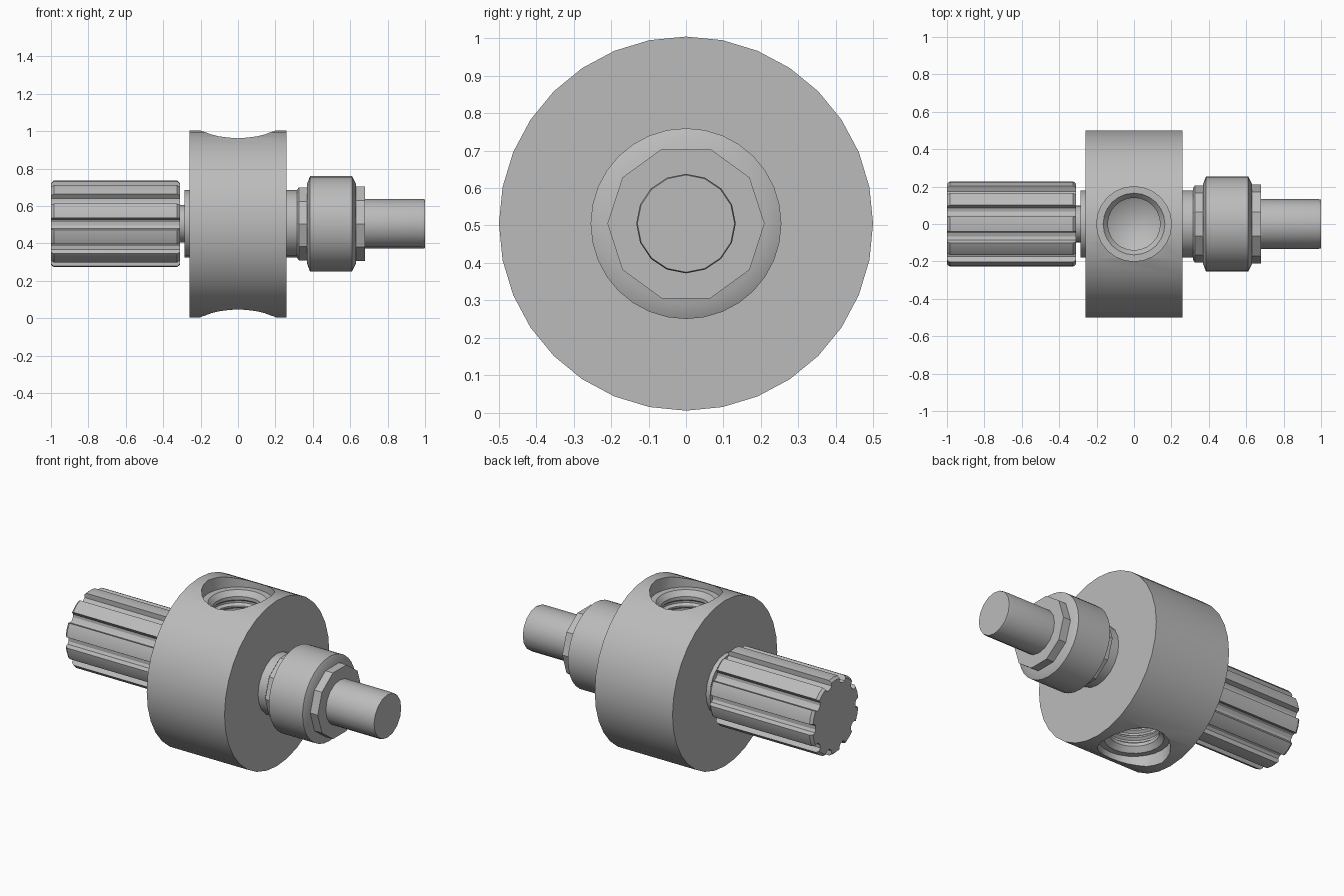
import bpy, bmesh, math
from mathutils import Matrix

cube = bpy.data.objects.get("Cube")
if cube:
    bpy.data.objects.remove(cube, do_unlink=True)

AXIS_Z = 0.505  # height of the shaft axis

steel = bpy.data.materials.new("grey steel")
steel.use_nodes = True
GREY = (0.5, 0.5, 0.5, 1)
steel.diffuse_color = GREY
steel.node_tree.nodes["Principled BSDF"].inputs["Base Color"].default_value = GREY


def add_loft(name, rings, smooth=35):
    """Join equal rings of points with quads, cap the ends, and lift to the axis."""
    bm = bmesh.new()
    loops = [[bm.verts.new(p) for p in ring] for ring in rings]
    for a, b in zip(loops, loops[1:]):
        for i in range(len(a)):
            j = (i + 1) % len(a)
            bm.faces.new((a[i], a[j], b[j], b[i]))
    bm.faces.new(loops[0])
    bm.faces.new(loops[-1])
    bmesh.ops.recalc_face_normals(bm, faces=bm.faces)
    mesh = bpy.data.meshes.new(name)
    bm.to_mesh(mesh)
    bm.free()
    mesh.materials.append(steel)
    obj = bpy.data.objects.new(name, mesh)
    obj.location.z = AXIS_Z
    bpy.context.collection.objects.link(obj)
    bpy.ops.object.select_all(action="DESELECT")
    obj.select_set(True)
    bpy.context.view_layer.objects.active = obj
    bpy.ops.object.shade_smooth_by_angle(angle=math.radians(smooth))
    return obj


def turned(name, profile, sides, axis="X", smooth=35):
    """Lathe (position, radius) pairs around the X or Z axis."""
    rings = []
    for pos, rad in profile:
        ring = []
        for i in range(sides):
            a = math.tau * i / sides
            u, v = rad * math.cos(a), rad * math.sin(a)
            ring.append((pos, u, v) if axis == "X" else (u, v, pos))
        rings.append(ring)
    return add_loft(name, rings, smooth)


# Main drum
drum = turned("drum", [(-0.26, 0.5), (0.26, 0.5)], 32)

# Counterbored, threaded blind holes in the top and bottom of the drum
bore = [(0.6, 0.2), (0.42, 0.2), (0.42, 0.165), (0.39, 0.14)]
for k in range(4):
    z = 0.37 - 0.045 * k
    bore += [(z, 0.14), (z - 0.012, 0.155), (z - 0.024, 0.155), (z - 0.036, 0.14)]
bore += [(0.17, 0.14), (0.13, 0.07)]
for side, sign in (("top", 1), ("bottom", -1)):
    cutter = turned(side + "_bore_cutter", [(sign * z, r) for z, r in bore], 24, "Z")
    cutter.hide_render = True
    cutter.hide_set(True)
    cut = drum.modifiers.new(side + "_bore", "BOOLEAN")
    cut.operation = "DIFFERENCE"
    cut.solver = "EXACT"
    cut.object = cutter

# Apply the cuts, then drop the cutters
mesh = bpy.data.meshes.new_from_object(
    drum.evaluated_get(bpy.context.evaluated_depsgraph_get()))
cutters = [m.object for m in drum.modifiers if m.type == "BOOLEAN"]
drum.modifiers.clear()
drum.data = mesh
for c in cutters:
    bpy.data.objects.remove(c, do_unlink=True)
bpy.ops.object.select_all(action="DESELECT")
drum.select_set(True)
bpy.context.view_layer.objects.active = drum
bpy.ops.object.shade_smooth_by_angle(angle=math.radians(30))

# Stepped neck between the drum and the splined shaft
turned("left_collar", [(-0.285, 0.18), (-0.255, 0.18)], 20)
turned("left_neck", [(-0.33, 0.1), (-0.28, 0.1)], 20)

# Splined shaft: ten wide teeth with narrow grooves and chamfered ends
TEETH = 10


def spline_ring(x, scale):
    ring = []
    for k in range(TEETH):
        mid = math.pi / 2 + math.tau * k / TEETH
        for deg, rad in ((-15, 0.19), (-11, 0.2), (-10, 0.23), (0, 0.232),
                         (10, 0.23), (11, 0.2), (15, 0.19)):
            a = mid + math.radians(deg)
            r = min(rad, 0.232 * scale)
            ring.append((x, r * math.cos(a), r * math.sin(a)))
    return ring


add_loft("splined_shaft", [spline_ring(-1.0, 0.94), spline_ring(-0.985, 1),
                           spline_ring(-0.325, 1), spline_ring(-0.31, 0.94)], 30)

# Right side: neck, faceted shoulders, bearing and plain shaft end
turned("right_neck", [(0.255, 0.18), (0.33, 0.18)], 20)
turned("inner_shoulder", [(0.315, 0.19), (0.325, 0.205), (0.39, 0.205)], 10, smooth=30)
turned("bearing", [(0.37, 0.215), (0.385, 0.255), (0.61, 0.255), (0.63, 0.215)], 32, smooth=30)
turned("outer_shoulder", [(0.61, 0.21), (0.68, 0.21)], 10, smooth=30)
turned("shaft_end", [(0.67, 0.133), (0.985, 0.133), (1.0, 0.13)], 16, smooth=30)
